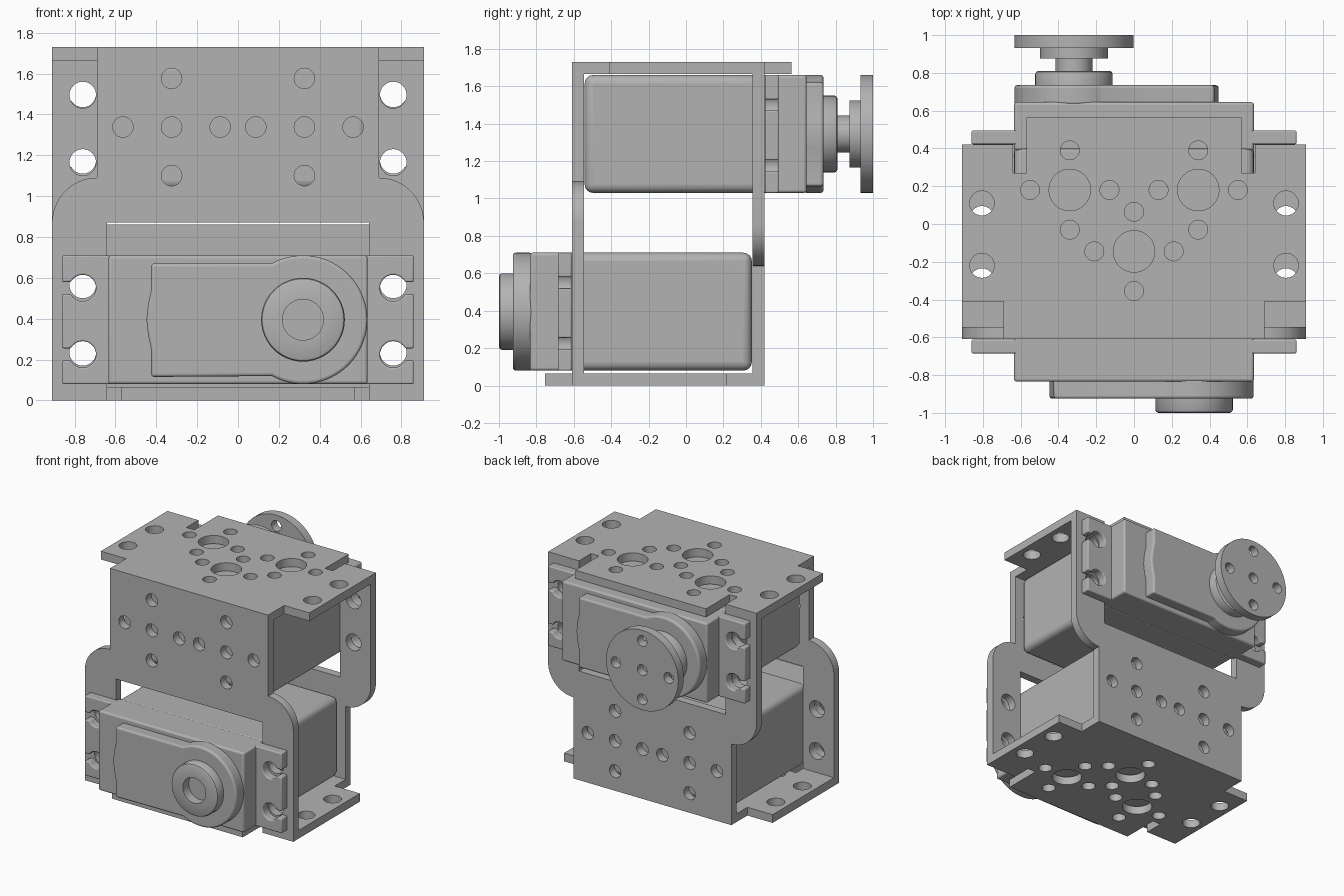
import bpy, bmesh
from math import pi, sin, cos, radians, asin
from mathutils import Matrix

cube = bpy.data.objects.get("Cube")
if cube:
    bpy.data.objects.remove(cube, do_unlink=True)

GREY = (0.45, 0.45, 0.45, 1)
mat = bpy.data.materials.new("plain grey")
mat.use_nodes = True
mat.diffuse_color = GREY
mat.node_tree.nodes["Principled BSDF"].inputs["Base Color"].default_value = GREY
parts = []
UPRIGHT = Matrix.Rotation(pi / 2, 4, 'X')   # drawing plane becomes x-z, depth runs along -y


def arc(cx, cy, r, a, b, n=24):
    return [(cx + r * cos(radians(a + (b - a) * i / n)),
             cy + r * sin(radians(a + (b - a) * i / n))) for i in range(n + 1)]


def circle(cx, cy, r, n=32):
    return arc(cx, cy, r, 0, 360, n)[:-1]


def mirrored(half):
    return half + [(-x, y) for x, y in reversed(half)]


def add(name, mesh, matrix):
    ob = bpy.data.objects.new(name, mesh)
    bpy.context.collection.objects.link(ob)
    ob.matrix_world = matrix
    mesh.materials.clear()
    mesh.materials.append(mat)
    parts.append(ob)
    return ob


def plate(name, loops, thick, matrix):
    """Flat sheet centred on its drawing plane; loops after the first are holes."""
    cu = bpy.data.curves.new(name, 'CURVE')
    cu.dimensions, cu.fill_mode, cu.extrude = '2D', 'BOTH', thick / 2
    for loop in loops:
        sp = cu.splines.new('POLY')
        sp.points.add(len(loop) - 1)
        for p, (x, y) in zip(sp.points, loop):
            p.co = (x, y, 0, 1)
        sp.use_cyclic_u = True
    tmp = bpy.data.objects.new(name + "_curve", cu)
    bpy.context.collection.objects.link(tmp)
    dg = bpy.context.evaluated_depsgraph_get()
    mesh = bpy.data.meshes.new_from_object(tmp.evaluated_get(dg))
    bpy.data.objects.remove(tmp, do_unlink=True)
    bm = bmesh.new()
    bm.from_mesh(mesh)
    bmesh.ops.remove_doubles(bm, verts=bm.verts, dist=1e-5)
    bmesh.ops.recalc_face_normals(bm, faces=bm.faces)
    bm.to_mesh(mesh)
    bm.free()
    return add(name, mesh, matrix)


def prism(name, outline, y0, y1, bevel, matrix):
    """Solid outline in x-z, running from y0 to y1, with rounded rims."""
    bm = bmesh.new()
    face = bm.faces.new([bm.verts.new((x, y0, z)) for x, z in outline])
    ext = bmesh.ops.extrude_face_region(bm, geom=[face])
    for v in ext["geom"]:
        if isinstance(v, bmesh.types.BMVert):
            v.co.y = y1
    bmesh.ops.recalc_face_normals(bm, faces=bm.faces)
    mesh = bpy.data.meshes.new(name)
    bm.to_mesh(mesh)
    bm.free()
    ob = add(name, mesh, matrix)
    mod = ob.modifiers.new("rounding", 'BEVEL')
    mod.width, mod.segments = bevel, 4
    mod.limit_method, mod.angle_limit = 'ANGLE', radians(40)
    return ob


def lathe(name, profile, cx, cz, matrix):
    """Spin (radius, y) points about the output axis."""
    bm = bmesh.new()
    vs = [bm.verts.new((cx + r, y, cz)) for r, y in profile]
    es = [bm.edges.new(p) for p in zip(vs, vs[1:])]
    bmesh.ops.spin(bm, geom=vs + es, cent=(cx, 0, cz), axis=(0, 1, 0),
                   angle=2 * pi, steps=48)
    bmesh.ops.remove_doubles(bm, verts=bm.verts, dist=1e-5)
    bmesh.ops.recalc_face_normals(bm, faces=bm.faces)
    mesh = bpy.data.meshes.new(name)
    bm.to_mesh(mesh)
    bm.free()
    return add(name, mesh, matrix)


def cross(cx, cy, reach, r, centre):
    return [circle(cx, cy, centre)] + [circle(cx + dx * reach, cy + dy * reach, r)
                                       for dx, dy in ((1, 0), (-1, 0), (0, 1), (0, -1))]


def bracket(side, m):
    # Base plate with bolt patterns, wings and a slotted tab
    base = mirrored([(0.57, -0.755), (0.57, -0.46), (0.64, -0.46), (0.64, -0.61),
                     (0.91, -0.61), (0.91, 0.22), (0.69, 0.22), (0.69, 0.42)])
    holes = []
    for cx, cy in ((-0.34, -0.37), (0.34, -0.37), (0, -0.045)):
        holes += cross(cx, cy, 0.21, 0.05, 0.11)
    holes += [circle(s * 0.805, y, 0.065) for s in (-1, 1) for y in (-0.3, 0.03)]
    plate(side + "_base_plate", [base] + holes, 0.065,
          m @ Matrix.Translation((0, 0, 0.0325)))
    # Upright sheet: mounting ears below, perforated wall above
    wall = mirrored([(0.64, 0.87), (0.64, 0.065), (0.91, 0.065)]
                    + arc(0.69, 0.87, 0.22, 0, 90, 16) + [(0.69, 1.665)])
    holes = [circle(s * 0.76, z, 0.065) for s in (-1, 1) for z in (0.235, 0.565)]
    for s in (-1, 1):
        holes += cross(s * 0.325, 1.338, 0.238, 0.05, 0.05)
    plate(side + "_upright_sheet", [wall] + holes, 0.065,
          m @ Matrix.Translation((0, -0.5775, 0)) @ UPRIGHT)


def servo(side, m):
    low, high, mid, ax = 0.08, 0.71, 0.395, 0.318
    box = mirrored([(0.635, low), (0.635, high)])
    prism(side + "_motor_body", box, -0.62, 0.352, 0.045, m)
    prism(side + "_motor_front_case", box, -0.835, -0.58, 0.015, m)
    # Mounting flange with keyhole slots
    a = math_slot = asin(0.03 / 0.065) * 180 / pi
    half = [(0.6, low), (0.86, low)]
    for z in (0.225, 0.55):
        key = arc(0.76, z, 0.065, -a, a - 360, 24)
        half += [(0.86, z - 0.03)] + key + [(0.86, z + 0.03)]
    half += [(0.86, high), (0.6, high)]
    for s, label in ((1, "left"), (-1, "right")):
        prism(side + "_flange_" + label, [(s * x, z) for x, z in half],
              -0.685, -0.612, 0.008, m)
    # Gear cover with a bowed end and a round end
    cover = arc(ax, mid, 0.315, -119, 119, 48)
    cover += [(-0.425, 0.67), (-0.425, 0.54), (-0.44, 0.47), (-0.448, mid),
              (-0.44, 0.32), (-0.425, 0.25), (-0.425, 0.115)]
    prism(side + "_gear_cover", cover, -0.925, -0.82, 0.015, m)
    # Output collar with its bore
    lathe(side + "_output_collar",
          [(0.205, -0.9), (0.205, -0.985), (0.2, -0.995), (0.19, -1),
           (0.1, -1), (0.1, -0.926), (0, -0.926)], ax, mid, m)
    return ax, mid


LIFT = 0.95
bracket("lower", Matrix.Identity(4))
bracket("upper", Matrix.Translation((0, -0.19, 1.73)) @ Matrix.Rotation(pi, 4, 'X'))
servo("lower", Matrix.Identity(4))
turn = Matrix.Translation((0, -0.19, LIFT)) @ Matrix.Rotation(pi, 4, 'Z')
ax, mid = servo("upper", turn)

# Output shaft, hub and drilled horn disc on the upper motor
lathe("output_shaft", [(0, 0.73), (0.098, 0.73), (0.098, 0.88), (0, 0.88)],
      -ax, mid + LIFT, Matrix.Identity(4))
lathe("horn_hub", [(0, 0.875), (0.18, 0.875), (0.18, 0.934), (0, 0.934)],
      -ax, mid + LIFT, Matrix.Identity(4))
plate("horn_disc", [circle(0, 0, 0.315, 64)] + cross(0, 0, 0.23, 0.042, 0.042), 0.068,
      Matrix.Translation((-ax, 0.966, mid + LIFT)) @ UPRIGHT)

# Smooth the curved faces, keep edges crisp
bpy.ops.object.select_all(action='DESELECT')
for ob in parts:
    ob.select_set(True)
bpy.context.view_layer.objects.active = parts[0]
bpy.ops.object.shade_smooth_by_angle(angle=radians(30))
